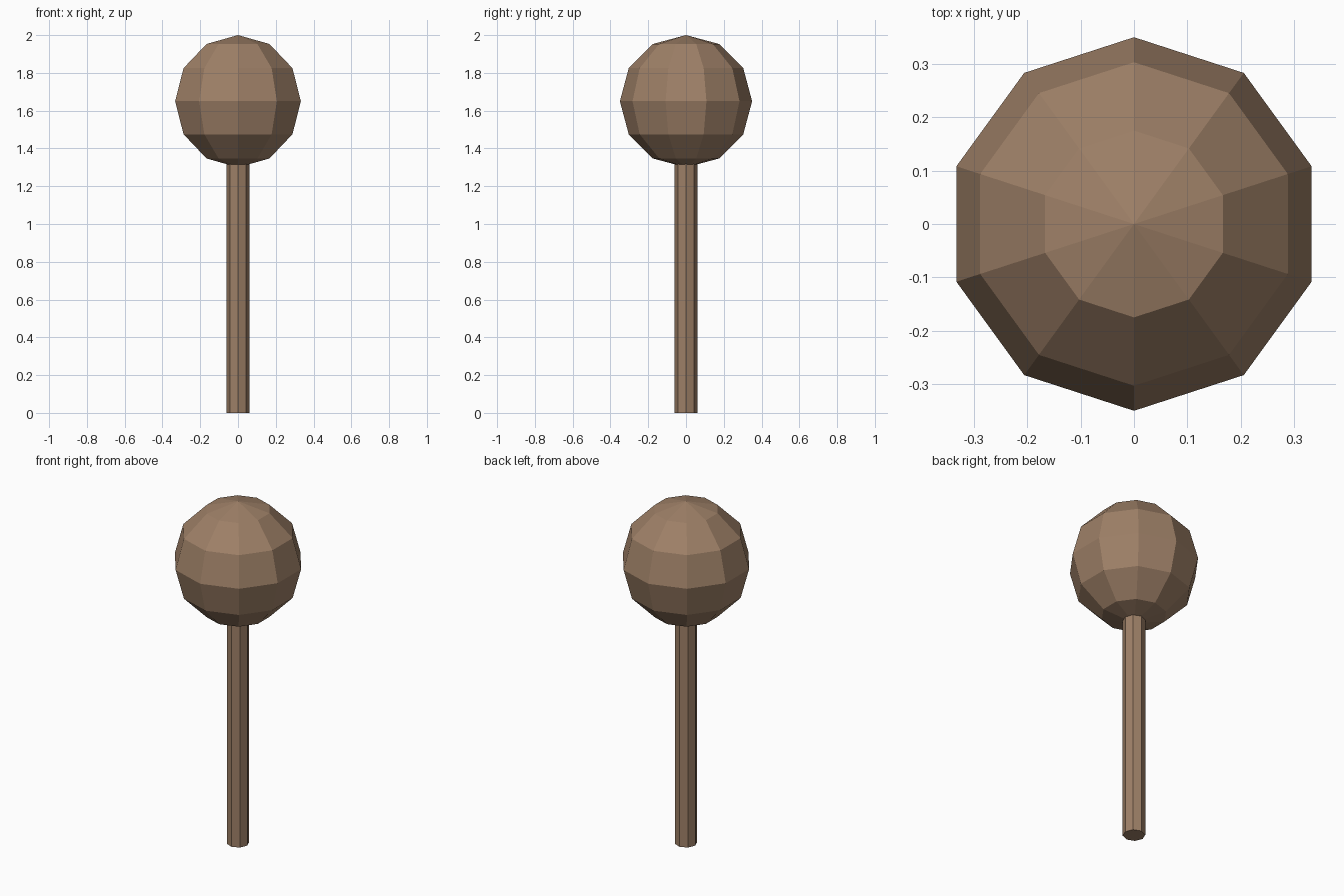
import bpy

cube = bpy.data.objects.get("Cube")
if cube:
    bpy.data.objects.remove(cube, do_unlink=True)

HEIGHT = 2.0
BALL_RADIUS = 0.35
BALL_CENTRE = HEIGHT - BALL_RADIUS
STICK_RADIUS = 0.06


def flat_material(name, colour):
    mat = bpy.data.materials.new(name)
    mat.use_nodes = True
    mat.diffuse_color = colour
    bsdf = next(n for n in mat.node_tree.nodes if n.type == 'BSDF_PRINCIPLED')
    bsdf.inputs["Base Color"].default_value = colour
    return mat


def finish(name, mat):
    obj = bpy.context.object
    obj.name = name
    obj.data.name = name
    obj.data.materials.append(mat)
    bpy.ops.object.shade_flat()
    return obj


wood = flat_material("warm brown", (0.342, 0.216, 0.136, 1.0))

# Faceted ball head, ten sides with a corner on the x axis
bpy.ops.mesh.primitive_uv_sphere_add(
    segments=10, ring_count=6, radius=BALL_RADIUS, location=(0, 0, BALL_CENTRE))
finish("ball_head", wood)

# Eight-sided stick running from the ground into the ball
stick_top = BALL_CENTRE - BALL_RADIUS / 2
bpy.ops.mesh.primitive_cylinder_add(
    vertices=8, radius=STICK_RADIUS, depth=stick_top, location=(0, 0, stick_top / 2))
finish("stick", wood)
